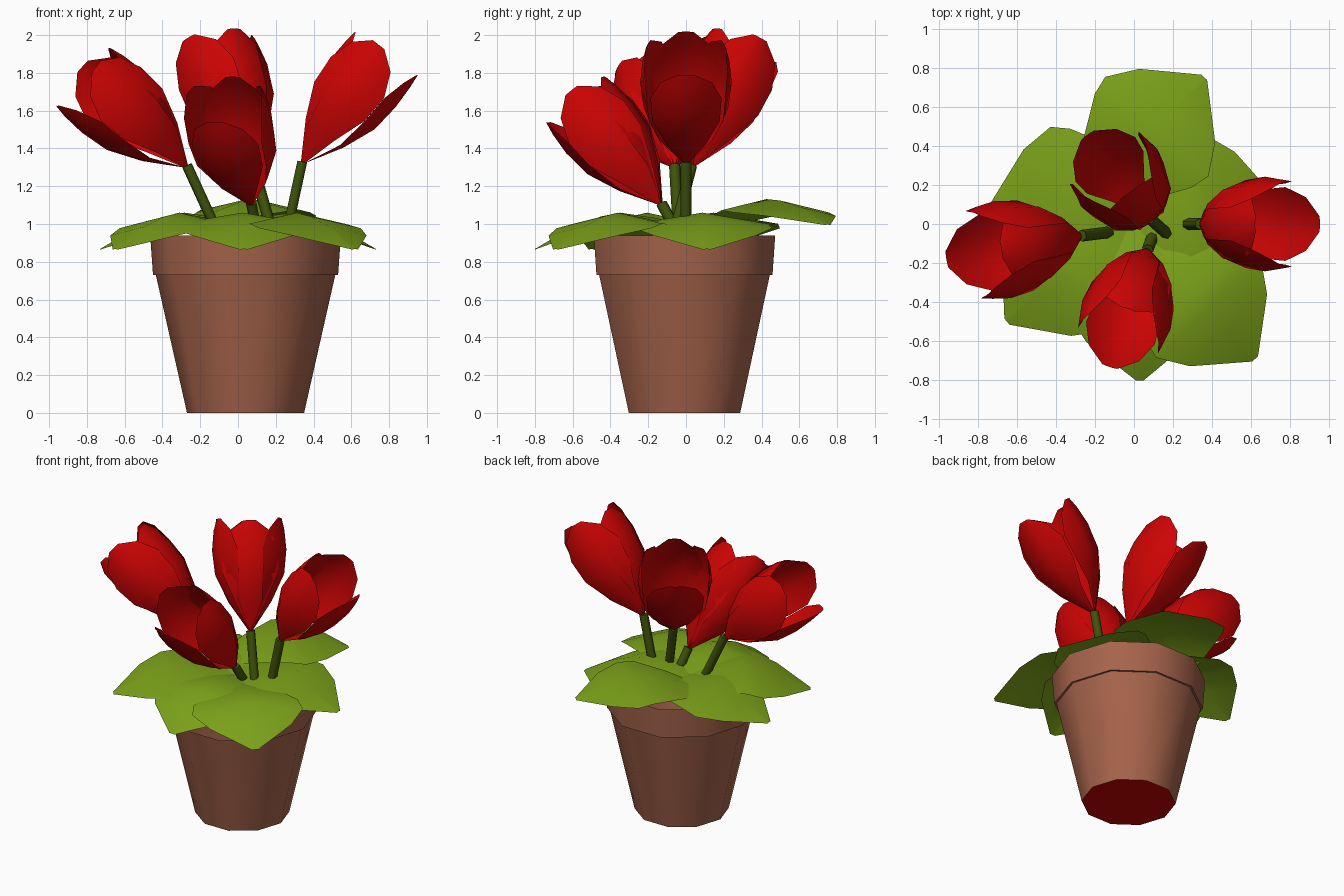
import bpy
import math
from mathutils import Matrix, Vector

cube = bpy.data.objects.get("Cube")
if cube:
    bpy.data.objects.remove(cube, do_unlink=True)


def material(name, rgb):
    m = bpy.data.materials.new(name)
    m.use_nodes = True
    m.diffuse_color = (*rgb, 1)
    m.node_tree.nodes["Principled BSDF"].inputs["Base Color"].default_value = (*rgb, 1)
    return m


RED = material("petal red", (0.6, 0.001, 0.001))
LEAF = material("leaf green", (0.2, 0.36, 0.01))
STEM = material("stem green", (0.05, 0.085, 0.003))
CLAY = material("terracotta", (0.38, 0.127, 0.07))


def make(name, verts, faces, mats, angle=45):
    mesh = bpy.data.meshes.new(name)
    mesh.from_pydata(verts, [], faces)
    for m in mats:
        mesh.materials.append(m)
    obj = bpy.data.objects.new(name, mesh)
    bpy.context.collection.objects.link(obj)
    bpy.ops.object.select_all(action="DESELECT")
    obj.select_set(True)
    bpy.context.view_layer.objects.active = obj
    bpy.ops.object.shade_smooth_by_angle(angle=math.radians(angle))
    return obj


def grid_faces(rows, cols, start=0):
    return [(start + r * cols + c, start + r * cols + c + 1,
             start + (r + 1) * cols + c + 1, start + (r + 1) * cols + c)
            for r in range(rows - 1) for c in range(cols - 1)]


# Pot: open ten-sided shell with a stepped rim and a red base
def pot():
    sides = 10
    profile = [(0.31, 0), (0.475, 0.73), (0.49, 0.73), (0.505, 0.94)]
    verts, faces = [], [tuple(reversed(range(sides)))]
    for radius, z in profile:
        for i in range(sides):
            a = math.tau * i / sides
            verts.append((0.04 + radius * math.cos(a), -0.008 + radius * math.sin(a), z))
    for r in range(len(profile) - 1):
        for i in range(sides):
            j = (i + 1) % sides
            a, b = r * sides, (r + 1) * sides
            faces.append((a + i, a + j, b + j, b + i))
    obj = make("pot", verts, faces, [CLAY, RED])
    obj.data.polygons[0].material_index = 1


# Stem: thin rod between two points
def stem(name, foot, head):
    foot, head = Vector(foot), Vector(head)
    turn = (head - foot).to_track_quat("Z", "Y")
    sides = 6
    verts = []
    for end in (foot, head):
        for i in range(sides):
            a = math.tau * i / sides
            verts.append(end + turn @ Vector((0.03 * math.cos(a), 0.03 * math.sin(a), 0)))
    faces = [(i, (i + 1) % sides, sides + (i + 1) % sides, sides + i) for i in range(sides)]
    faces.append(tuple(range(sides, 2 * sides)))
    make(name, verts, faces, [STEM], 70)


# Petal rows: (height, radius, half width)
PETAL = [(0, 0.004, 0.008), (0.2, 0.135, 0.1), (0.38, 0.222, 0.175),
         (0.54, 0.24, 0.185), (0.67, 0.228, 0.135), (0.745, 0.212, 0.04)]
ACROSS = (-1, -0.4, 0.4, 1)
# Petals of one flower: (angle, length scale, radius scale); the first hangs open below
PETALS = [(0, 1, 0.9), (109, 1, 1), (180, 0.97, 0.97), (251, 1, 1)]


def flower(name, base, azimuth, tilt, girth):
    place = (Matrix.Translation(base) @ Matrix.Rotation(math.radians(azimuth), 4, "Z")
             @ Matrix.Rotation(math.radians(tilt), 4, "Y"))
    verts, faces = [], []
    for angle, length, spread in PETALS:
        spin = Matrix.Rotation(math.radians(angle), 4, "Z")
        faces += grid_faces(len(PETAL), len(ACROSS), len(verts))
        for h, r, w in PETAL:
            for u in ACROSS:
                out = r * spread - 2.6 * (w * u) ** 2
                verts.append(place @ spin @ Vector((out * girth, u * w * girth, h * length)))
    make(name, verts, faces, [RED])


# Leaf rows: (distance back from the tip, half width, midrib height)
BLADE = [(0, 0.02, 0.868), (0.2, 0.27, 0.985), (0.35, 0.367, 1.04),
         (0.45, 0.345, 1.06), (0.65, 0.23, 1.03), (0.88, 0.07, 0.97)]


def leaf(name, tip, azimuth, lift=0.0):
    turn = Matrix.Rotation(math.radians(azimuth), 4, "Z")
    verts = []
    for back, w, z in BLADE:
        for u in (-1, 0, 1):
            height = z - 0.17 * abs(u) * w + lift * (1 - back)
            verts.append(Vector((*tip, height)) + turn @ Vector((-back, u * w, 0)))
    make(name, verts, grid_faces(len(BLADE), 3), [LEAF])


pot()

for name, foot, head, azimuth, tilt, girth in [
        ("right", (-0.11, -0.04, 0.96), (-0.27, -0.06, 1.31), 190, 50, 1.06),
        ("back", (0.18, -0.06, 0.96), (0.08, 0.03, 1.31), 127, 29, 1.03),
        ("front", (0.1, -0.05, 0.96), (0.07, -0.13, 1.11), 252, 41, 1),
        ("left", (0.26, 0, 0.96), (0.34, 0, 1.33), 0, 38, 1.02)]:
    stem(name + "_stem", foot, head)
    flower(name + "_flower", Vector(head) - Vector((0, 0, 0.01)), azimuth, tilt, girth)

for name, tip, azimuth, lift in [
        ("back_leaf", (0.36, 0.75), 46, 0.13),
        ("back_left_leaf", (0.73, 0.11), 3, 0),
        ("front_left_leaf", (0.62, -0.69), -47, 0),
        ("front_leaf", (0.03, -0.8), -89, 0),
        ("front_right_leaf", (-0.65, -0.5), 221, 0),
        ("back_right_leaf", (-0.73, 0.09), 187, 0)]:
    leaf(name, tip, azimuth, lift)
